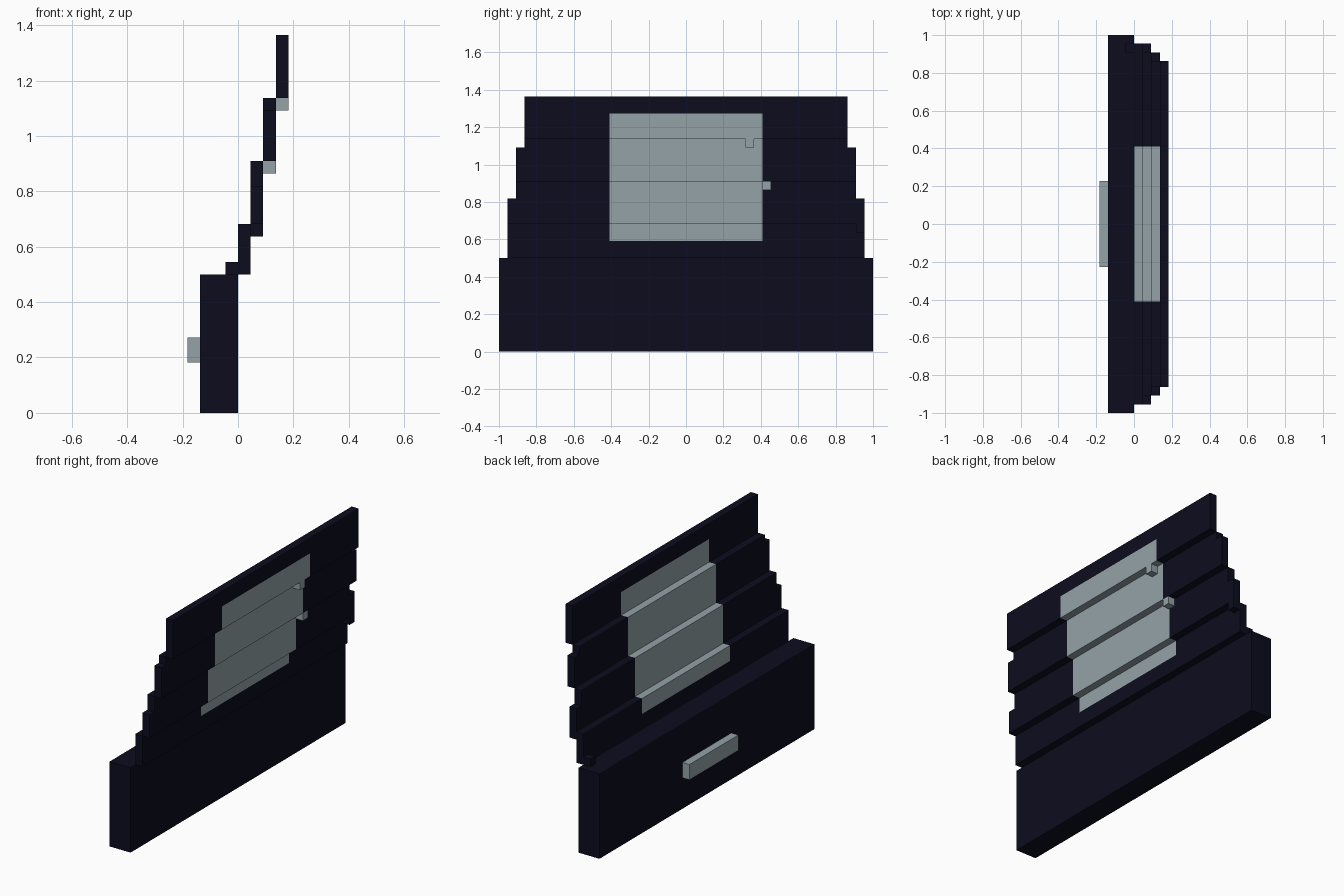
import bpy, bmesh

if "Cube" in bpy.data.objects:
    bpy.data.objects.remove(bpy.data.objects["Cube"])

U = 1 / 22  # size of one block


def material(name, rgb):
    m = bpy.data.materials.new(name)
    m.diffuse_color = (*rgb, 1)
    m.use_nodes = True
    m.node_tree.nodes["Principled BSDF"].inputs["Base Color"].default_value = m.diffuse_color
    return m


navy = material("dark navy", (0.0037, 0.0037, 0.0137))
grey = material("pale blue grey", (0.296, 0.362, 0.386))


def box(x0, x1, y0, y1, z0, z1):
    return {(x, y, z) for x in range(x0, x1) for y in range(y0, y1) for z in range(z0, z1)}


def half_width(z):
    return 21 if z < 18 else 20 if z < 24 else 19


# Lower door, pull handle and small pins
parts = {
    "lower_panel": (box(-3, 0, -22, 22, 0, 11), navy),
    "pull_handle": (box(-4, -3, -5, 5, 4, 6), grey),
    "hinge_pin_low": (box(-1, 0, 20, 21, 11, 12), navy),
    "hinge_pin_high": (box(1, 2, 20, 21, 14, 15), navy),
    "window_catch_low": (box(2, 3, 9, 10, 19, 20), grey),
    "window_catch_high": (box(3, 4, 7, 8, 24, 25), grey),
}

# Upper door: four stepped layers, each with a window pane set in its frame
levels = [11, 15, 20, 25, 30]
for i in range(4):
    layer = {c for z in range(levels[i], levels[i + 1])
             for c in box(i, i + 1, -half_width(z), half_width(z), z, z + 1)}
    pane = layer & box(i, i + 1, -9, 9, 13, 28)
    parts[f"upper_frame_{i + 1}"] = (layer - pane, navy)
    parts[f"window_pane_{i + 1}"] = (pane, grey)

solid = set().union(*(cells for cells, _ in parts.values()))


def build(name, cells, mat):
    """Skin the cells with exposed faces only, then merge the flat areas."""
    bm = bmesh.new()
    verts = {}
    for c in cells:
        for axis in range(3):
            for side in (0, 1):
                n = list(c)
                n[axis] += 2 * side - 1
                if tuple(n) in solid:
                    continue
                a, b = (axis + 1) % 3, (axis + 2) % 3
                ring = []
                for da, db in ((0, 0), (1, 0), (1, 1), (0, 1)):
                    p = list(c)
                    p[axis] += side
                    p[a] += da
                    p[b] += db
                    p = tuple(p)
                    if p not in verts:
                        verts[p] = bm.verts.new([k * U for k in p])
                    ring.append(verts[p])
                bm.faces.new(ring if side else ring[::-1])
    bmesh.ops.dissolve_limit(bm, angle_limit=0.01, verts=bm.verts[:], edges=bm.edges[:])
    bmesh.ops.triangulate(bm, faces=[f for f in bm.faces if len(f.verts) > 4])
    mesh = bpy.data.meshes.new(name)
    bm.to_mesh(mesh)
    bm.free()
    mesh.materials.append(mat)
    bpy.context.collection.objects.link(bpy.data.objects.new(name, mesh))


for name, (cells, mat) in parts.items():
    build(name, cells, mat)
